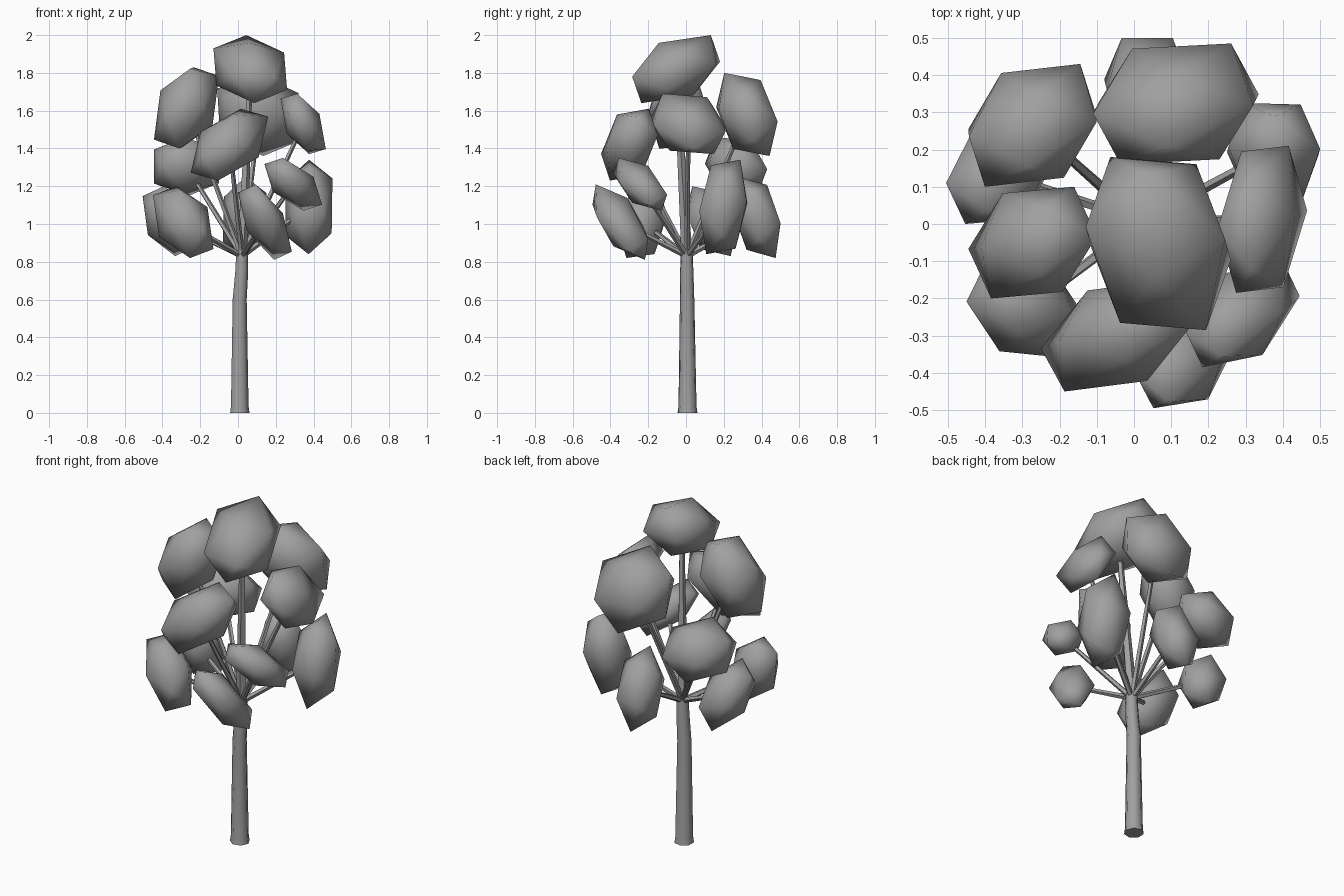
import bpy, bmesh, math
from mathutils import Vector, Matrix

if "Cube" in bpy.data.objects:
    bpy.data.objects.remove(bpy.data.objects["Cube"])

gray = bpy.data.materials.new("plain gray")
gray.diffuse_color = (0.35, 0.35, 0.35, 1)
gray.use_nodes = True
gray.node_tree.nodes["Principled BSDF"].inputs["Base Color"].default_value = gray.diffuse_color


def finish(name, bm, angle):
    """Turn a bmesh into a smooth-shaded object."""
    bmesh.ops.recalc_face_normals(bm, faces=bm.faces)
    me = bpy.data.meshes.new(name)
    bm.to_mesh(me)
    bm.free()
    me.materials.append(gray)
    ob = bpy.data.objects.new(name, me)
    bpy.context.collection.objects.link(ob)
    bpy.ops.object.select_all(action='DESELECT')
    ob.select_set(True)
    bpy.context.view_layer.objects.active = ob
    bpy.ops.object.shade_smooth_by_angle(angle=math.radians(angle))
    return ob


def tube(name, path, sides):
    """Capped tube through (point, radius) pairs."""
    bm = bmesh.new()
    axis = (Vector(path[-1][0]) - Vector(path[0][0])).normalized()
    turn = Vector((0, 0, 1)).rotation_difference(axis)
    rings = []
    for point, radius in path:
        rings.append([bm.verts.new(Vector(point) + turn @ Vector(
            (radius * math.cos(math.tau * i / sides),
             radius * math.sin(math.tau * i / sides), 0)))
            for i in range(sides)])
    for a, b in zip(rings, rings[1:]):
        for i in range(sides):
            j = (i + 1) % sides
            bm.faces.new((a[i], a[j], b[j], b[i]))
    bm.faces.new(rings[0][::-1])
    bm.faces.new(rings[-1])
    return finish(name, bm, 65)


def leaf_clump(name, low, high, xy, xz, yz):
    """Twenty-sided blob, leaned by the three tilts and fitted between two corners."""
    g = (1 + 5 ** 0.5) / 2
    # lean = square root of the tilt matrix, by averaging
    lean = Matrix(((1, xy, xz), (xy, 1, yz), (xz, yz, 1)))
    other = Matrix.Identity(3)
    for _ in range(12):
        lean, other = ((lean + other.inverted()) * 0.5,
                       (other + lean.inverted()) * 0.5)
    pts = []
    for s in (-1, 1):
        for t in (-g, g):
            for p in ((0, s, t), (s, t, 0), (t, 0, s)):
                pts.append(lean @ Vector(p))
    size = [max(abs(p[k]) for p in pts) for k in range(3)]
    bm = bmesh.new()
    for p in pts:
        bm.verts.new([(low[k] + high[k]) / 2 + p[k] / size[k] * (high[k] - low[k]) / 2
                      for k in range(3)])
    bmesh.ops.convex_hull(bm, input=bm.verts)
    return finish(name, bm, 75)


# Trunk with a slightly flared foot and a small bend near the top
tube("trunk", [((0.007, 0.008, 0), 0.054), ((0.007, 0.008, 0.035), 0.049),
               ((0.007, 0.006, 0.6), 0.039), ((0.018, 0.004, 0.75), 0.036),
               ((0.02, 0.004, 0.86), 0.032)], 7)

# Leaf clumps: low corner, high corner, tilt in xy, xz and yz
clumps = {
    "top": ((-.13, -.285, 1.64), (.26, .18, 2.0), -.15, -.15, .4),
    "upper_back": ((-.11, .16, 1.36), (.335, .485, 1.8), .15, -.12, -.3),
    "upper_left": ((-.445, -.2, 1.4), (-.1, .1, 1.83), .2, .35, .08),
    "upper_right": ((.225, -.185, 1.37), (.465, .21, 1.69), .15, -.5, -.2),
    "upper_front": ((-.25, -.45, 1.23), (.16, -.15, 1.61), .35, .45, .3),
    "middle_back_left": ((-.445, .1, 1.15), (-.1, .43, 1.46), .25, 0, -.2),
    "middle_front_right": ((.14, -.385, 1.07), (.445, -.1, 1.35), .45, -.55, -.55),
    "lower_front": ((0, -.495, .81), (.285, -.2, 1.21), .35, -.6, -.63),
    "lower_front_left": ((-.45, -.36, .82), (-.13, -.1, 1.2), -.25, -.35, .2),
    "lower_back_left": ((-.505, 0, .83), (-.22, .27, 1.2), .2, -.35, -.35),
    "lower_right": ((.25, .07, .84), (.5, .325, 1.34), -.05, .05, .2),
    "lower_back": ((-.08, .25, .82), (.15, .5, 1.25), 0, .1, -.35),
}
fork = Vector((0.02, 0.005, 0.83))
for part, (low, high, xy, xz, yz) in clumps.items():
    leaf_clump(part + "_leaves", low, high, xy, xz, yz)
    # Branch from the fork to the inner side of its clump
    centre = (Vector(low) + Vector(high)) / 2
    thick, tip = (0.031, 0.015) if part == "top" else (0.016, 0.012)
    tube(part + "_branch", [(fork, thick), (fork.lerp(centre, 0.9), tip)], 5)
